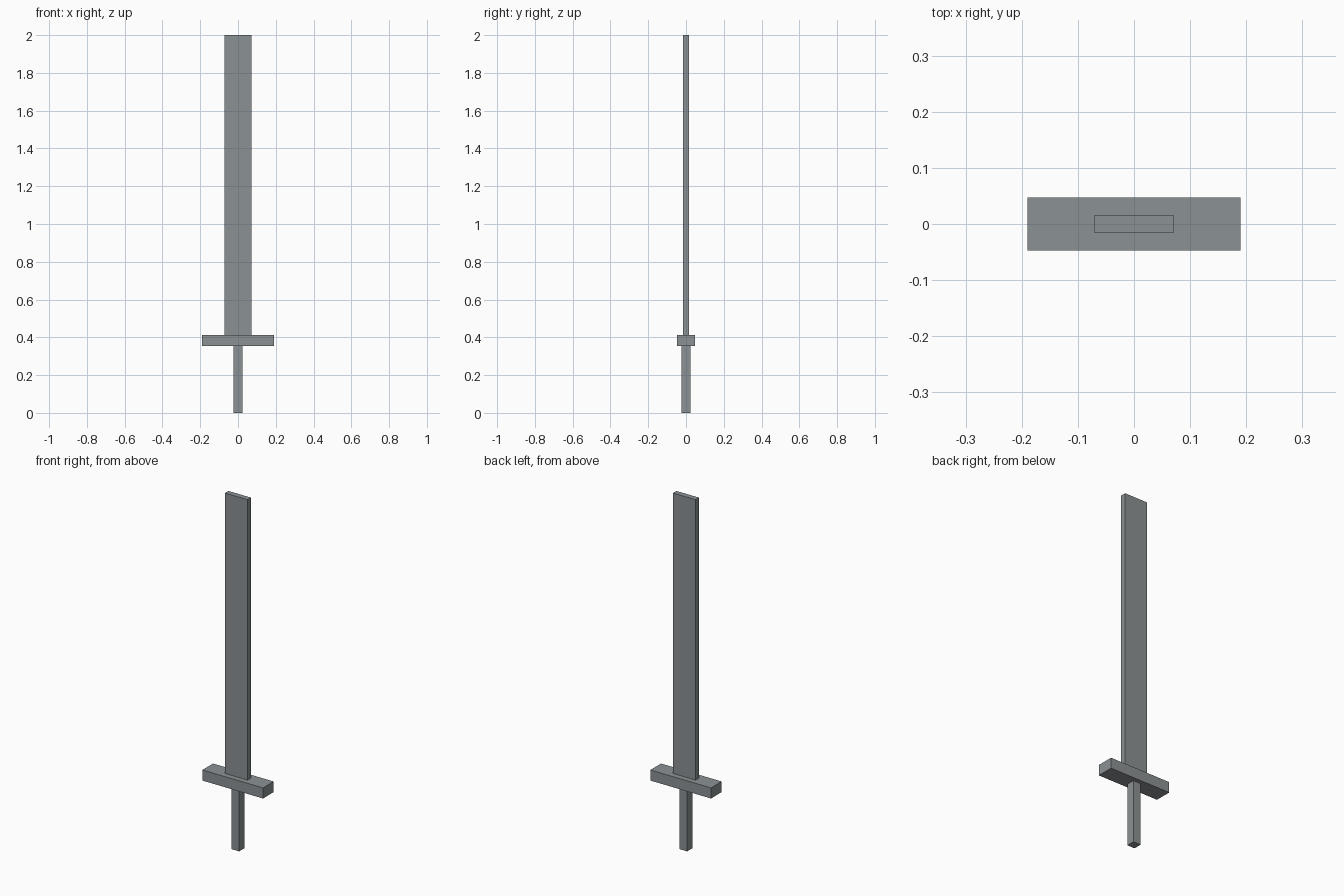
import bpy

cube = bpy.data.objects.get("Cube")
if cube:
    bpy.data.objects.remove(cube, do_unlink=True)

# Single steel grey colour
steel = bpy.data.materials.new("steel_grey")
steel.use_nodes = True
colour = (0.26, 0.285, 0.295, 1)
steel.diffuse_color = colour
steel.node_tree.nodes["Principled BSDF"].inputs["Base Color"].default_value = colour


def box(name, width, depth, bottom, top):
    """Centred box spanning bottom to top in z."""
    bpy.ops.mesh.primitive_cube_add(size=1, location=(0, 0, (bottom + top) / 2))
    obj = bpy.context.object
    obj.name = obj.data.name = name
    obj.scale = (width, depth, top - bottom)
    bpy.ops.object.transform_apply(location=False, rotation=False, scale=True)
    obj.data.materials.append(steel)
    return obj


guard_bottom, guard_top = 0.353, 0.413

# Square grip, crossguard and flat blade, stacked end to end
box("grip", 0.047, 0.047, 0, guard_bottom)
box("crossguard", 0.38, 0.095, guard_bottom, guard_top)
box("blade", 0.142, 0.031, guard_top, 2)
